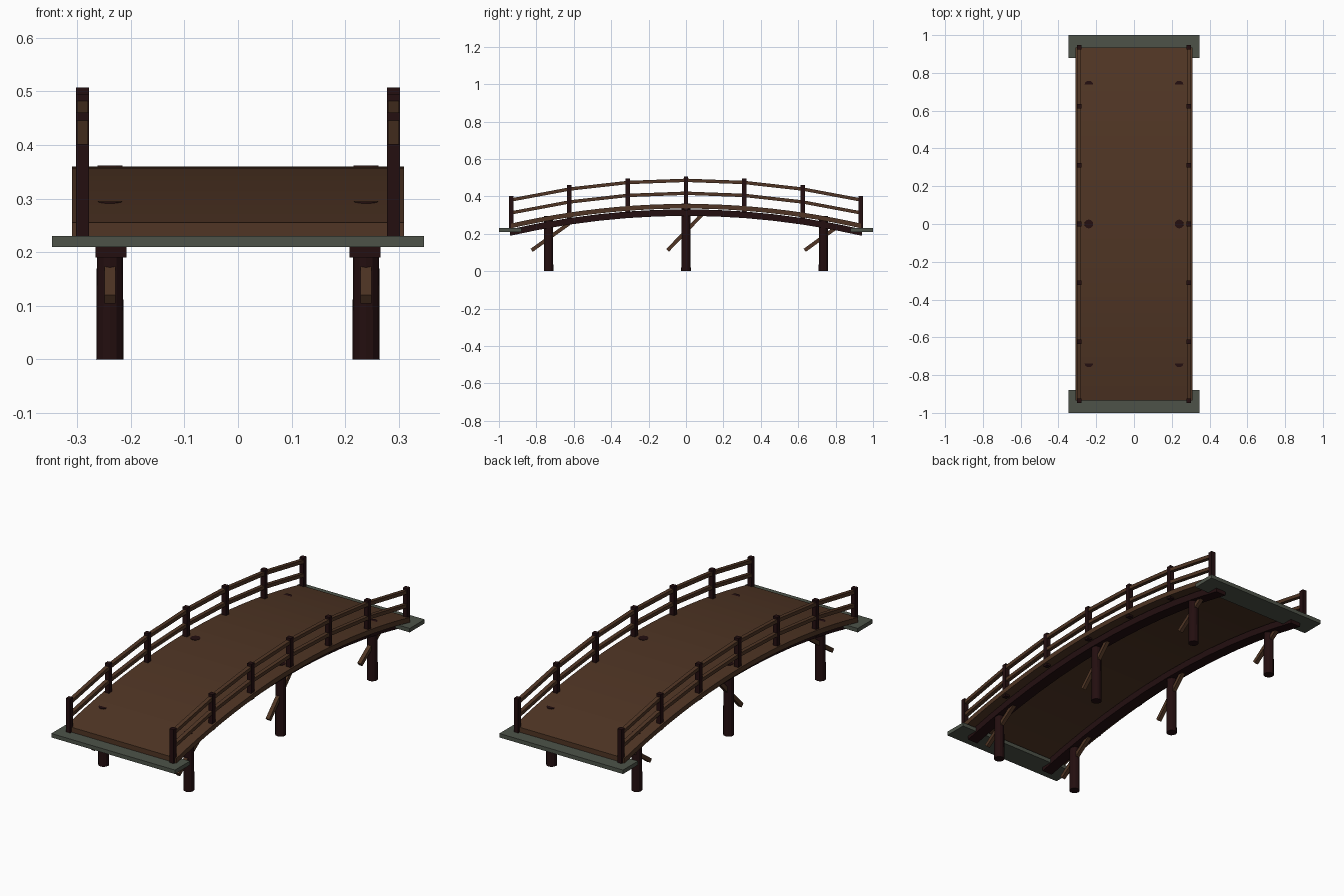
import bpy, bmesh, math
from mathutils import Vector

if "Cube" in bpy.data.objects:
    bpy.data.objects.remove(bpy.data.objects["Cube"])

def material(name, color):
    m = bpy.data.materials.new(name)
    m.diffuse_color = (*color, 1)
    m.use_nodes = True
    m.node_tree.nodes["Principled BSDF"].inputs["Base Color"].default_value = m.diffuse_color
    return m

DECK_WOOD = material("brown wood", (0.080, 0.036, 0.018))
DARK_WOOD = material("dark red wood", (0.017, 0.0045, 0.005))
STONE = material("grey green stone", (0.075, 0.086, 0.066))

HALF, SAG, TOP = 0.935, 0.105, 0.36

def arch(y, crown=TOP):
    return crown - SAG * (y / HALF) ** 2

def finish(name, bm, mat):
    bmesh.ops.recalc_face_normals(bm, faces=bm.faces)
    mesh = bpy.data.meshes.new(name)
    bm.to_mesh(mesh)
    bm.free()
    mesh.materials.append(mat)
    obj = bpy.data.objects.new(name, mesh)
    bpy.context.collection.objects.link(obj)
    return obj

def sweep(name, mat, x, width, height, path):
    """Rectangular section, path of (y, z top) points."""
    bm = bmesh.new()
    prev = None
    for y, z in path:
        ring = [bm.verts.new((x + sx * width / 2, y, z - d))
                for sx, d in ((-1, 0), (1, 0), (1, height), (-1, height))]
        if prev:
            for i in range(4):
                j = (i + 1) % 4
                bm.faces.new((prev[i], prev[j], ring[j], ring[i]))
        else:
            bm.faces.new(ring)
        prev = ring
    bm.faces.new(prev)
    return finish(name, bm, mat)

def box(name, mat, lo, hi):
    bm = bmesh.new()
    bmesh.ops.create_cube(bm, size=1)
    lo, hi = Vector(lo), Vector(hi)
    for v in bm.verts:
        v.co = Vector([(lo[i] + hi[i]) / 2 + v.co[i] * (hi[i] - lo[i]) for i in range(3)])
    return finish(name, bm, mat)

def arch_path(n, crown, half=HALF):
    ys = [-half + 2 * half * i / n for i in range(n + 1)]
    return [(y, arch(y, crown)) for y in ys]

# arched deck
sweep("deck", DECK_WOOD, 0, 0.62, 0.025, arch_path(24, TOP))

# stone landings at both ends
for end, s in (("front", -1), ("back", 1)):
    ys = sorted((s * 0.88, s * 1.0))
    box(end + "_landing", STONE, (-0.347, ys[0], 0.21), (0.347, ys[1], 0.23))

for side, s in (("left", -1), ("right", 1)):
    # arched support beam under the deck
    sweep(side + "_beam", DARK_WOOD, s * 0.237, 0.058, 0.035, arch_path(12, 0.331, 0.94))

    # handrails, straight between posts
    for rail, crown in (("top", 0.495), ("middle", 0.426)):
        sweep(f"{side}_{rail}_rail", DECK_WOOD, s * 0.29, 0.02, 0.018, arch_path(6, crown))

    # railing posts
    for i in range(7):
        y = HALF * (i - 3) / 3
        z = arch(y)
        box(f"{side}_railing_post_{i + 1}", DARK_WOOD,
            (s * 0.29 - 0.012, y - 0.012, z - 0.035),
            (s * 0.29 + 0.012, y + 0.012, z + 0.147))

    # round piers that just break through the deck
    for name, y, top in (("front", -0.735, 0.2945), ("middle", 0, 0.362), ("back", 0.735, 0.2945)):
        bm = bmesh.new()
        bmesh.ops.create_cone(bm, cap_ends=True, segments=12, radius1=0.0255,
                              radius2=0.0235, depth=top)
        bmesh.ops.translate(bm, verts=bm.verts, vec=(s * 0.239, y, top / 2))
        finish(f"{side}_{name}_pier", bm, DARK_WOOD)

    # slanted braces through the piers
    for name, a, b in (("front", (-0.825, 0.112), (-0.625, 0.255)),
                       ("middle", (-0.098, 0.112), (0.09, 0.308)),
                       ("back", (0.635, 0.112), (0.805, 0.235))):
        dy, dz = b[0] - a[0], b[1] - a[1]
        length = math.hypot(dy, dz)
        brace = box(f"{side}_{name}_brace", DECK_WOOD,
                    (-0.01, -length / 2, -0.01), (0.01, length / 2, 0.01))
        brace.location = (s * 0.239, (a[0] + b[0]) / 2, (a[1] + b[1]) / 2)
        brace.rotation_euler.x = math.atan2(dz, dy)
